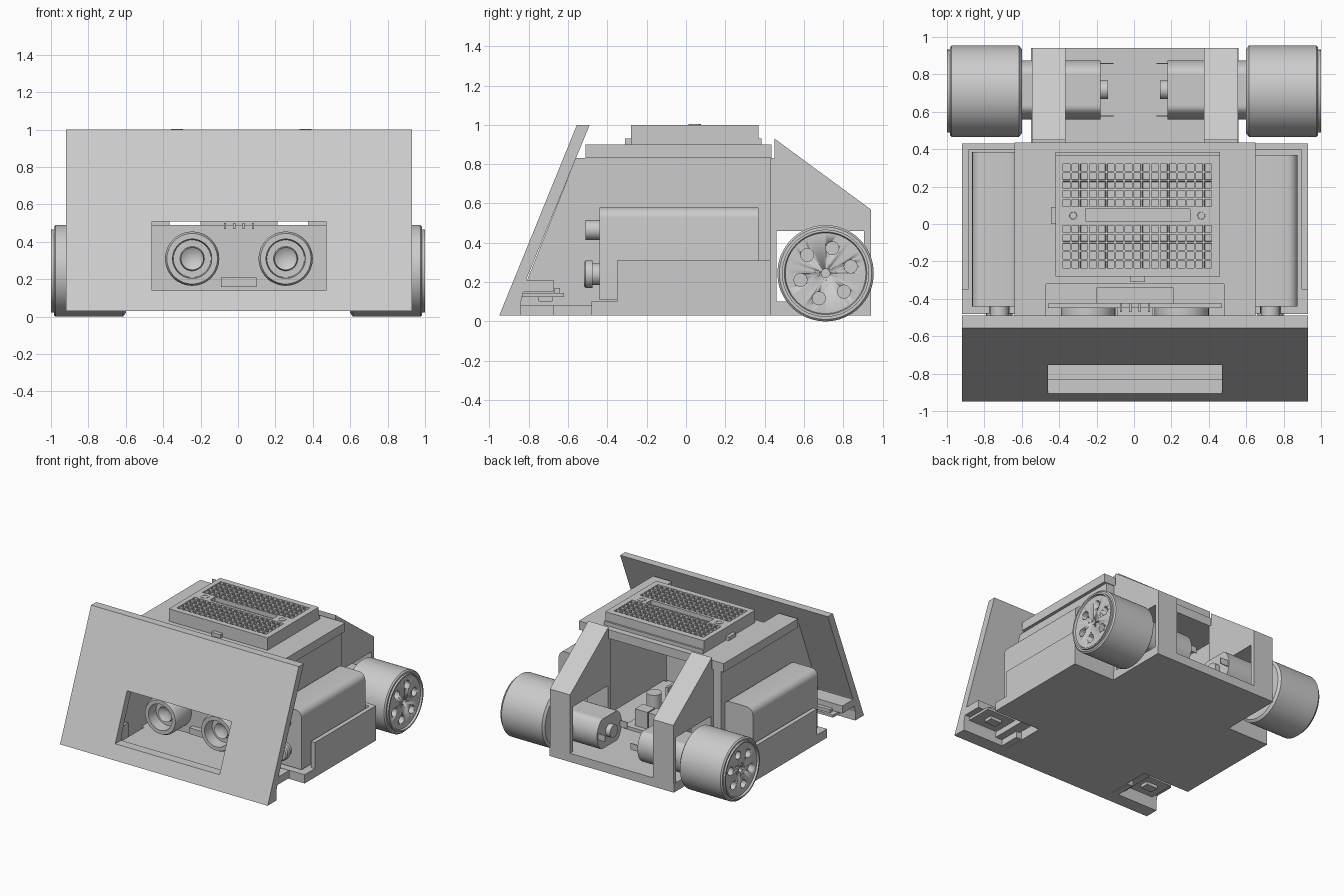
import bpy, bmesh, math
from mathutils import Matrix, Vector

old = bpy.data.objects.get("Cube")
if old:
    bpy.data.objects.remove(old, do_unlink=True)

grey = bpy.data.materials.new("plain_grey")
grey.use_nodes = True
grey.diffuse_color = (0.6, 0.6, 0.6, 1)
grey.node_tree.nodes["Principled BSDF"].inputs["Base Color"].default_value = (0.6, 0.6, 0.6, 1)


def finish(name, bm, smooth=False):
    bmesh.ops.recalc_face_normals(bm, faces=bm.faces)
    mesh = bpy.data.meshes.new(name)
    bm.to_mesh(mesh)
    bm.free()
    mesh.materials.append(grey)
    ob = bpy.data.objects.new(name, mesh)
    bpy.context.scene.collection.objects.link(ob)
    if smooth:
        bpy.ops.object.select_all(action='DESELECT')
        ob.select_set(True)
        bpy.context.view_layer.objects.active = ob
        bpy.ops.object.shade_smooth_by_angle(angle=math.radians(35))
    return ob


def add_box(bm, x, y, z):
    size = Matrix.Diagonal((x[1] - x[0], y[1] - y[0], z[1] - z[0], 1))
    mid = Vector((sum(x) / 2, sum(y) / 2, sum(z) / 2))
    return bmesh.ops.create_cube(bm, size=1, matrix=Matrix.Translation(mid) @ size)


def boxes(name, *parts):
    bm = bmesh.new()
    for part in parts:
        add_box(bm, *part)
    return finish(name, bm)


def side_profile(name, points, x0, x1):
    """Extrude a (y, z) outline along x."""
    bm = bmesh.new()
    face = bm.faces.new([bm.verts.new((x0, y, z)) for y, z in points])
    ext = bmesh.ops.extrude_face_region(bm, geom=[face])
    verts = [v for v in ext["geom"] if isinstance(v, bmesh.types.BMVert)]
    bmesh.ops.translate(bm, verts=verts, vec=(x1 - x0, 0, 0))
    return finish(name, bm)


def lathe(name, profile, origin, axis, steps=48):
    """Spin (distance, radius) points around an axis through origin."""
    bm = bmesh.new()
    verts = [bm.verts.new((r, 0, d)) for d, r in profile]
    edges = [bm.edges.new(p) for p in zip(verts, verts[1:])]
    bmesh.ops.spin(bm, geom=verts + edges, cent=(0, 0, 0), axis=(0, 0, 1),
                   angle=math.tau, steps=steps)
    bmesh.ops.remove_doubles(bm, verts=bm.verts, dist=0.0005)
    turn = Vector((0, 0, 1)).rotation_difference(Vector(axis)).to_matrix().to_4x4()
    bmesh.ops.transform(bm, matrix=Matrix.Translation(origin) @ turn, verts=bm.verts)
    return finish(name, bm, True)


def cylinder(name, r, length, origin, axis, steps=32):
    return lathe(name, [(0, 0), (0, r), (length, r), (length, 0)], origin, axis, steps)


def cut(ob, *cutters):
    for c in cutters:
        mod = ob.modifiers.new("cut", 'BOOLEAN')
        mod.operation = 'DIFFERENCE'
        mod.solver = 'EXACT'
        mod.object = c
        c.hide_render = True
        c.hide_set(True)
        c.display_type = 'WIRE'


# Sloping front plate with sensor window
plate = side_profile("front_plate", [(-.95, .03), (-.555, 1), (-.49, 1), (-.81, .22),
                                     (-.84, .10), (-.84, .03)], -.92, .93)
cut(plate, boxes("window_cutter", ((-.46, .47), (-1.2, -.5), (.14, .51))))

# Floor with open front corners
boxes("floor", ((-.92, .93), (-.48, .43), (.03, .10)),
      ((-.5, .51), (-.86, -.48), (.03, .10)),
      ((-.55, .56), (.43, .94), (.03, .10)))

# Roof ledge, open in front of the breadboard
boxes("roof_ledge", ((-.64, .65), (-.32, .435), (.83, .90)),
      ((-.64, -.47), (-.51, -.32), (.83, .90)),
      ((.48, .65), (-.51, -.32), (.83, .90)))

for s, side in ((1, "left"), (-1, "right")):
    def mx(a, b):
        a, b = s * a + .005, s * b + .005
        return (min(a, b), max(a, b))

    # Body side wall, reaching the front plate
    side_profile(side + "_wall", [(-.86, .08), (-.56, .83), (.43, .83), (.43, .08)], *mx(.53, .62))
    # Rear post with motor opening
    post = side_profile(side + "_rear_post", [(.425, .05), (.425, .83), (.45, .83), (.45, .93),
                                              (.94, .57), (.94, .05)], *mx(.37, .55))
    cut(post, boxes(side + "_post_cutter", (mx(.3, .6), (.46, .905), (.10, .46))))

    # Battery tray and rounded pack
    boxes(side + "_tray", (mx(.89, .925), (-.35, .43), (.1, .31)),
          (mx(.62, .89), (.395, .43), (.1, .31)))
    bm = bmesh.new()
    back = .37 if s > 0 else .385
    add_box(bm, mx(.61, .87), (-.44, back), (.11, .58))
    edges = [e for e in bm.edges if all(v.co.z > .5 for v in e.verts)
             and abs(e.verts[0].co.y - e.verts[1].co.y) > .1]
    bmesh.ops.bevel(bm, geom=edges, offset=.055, segments=6, profile=.5, affect='EDGES')
    finish(side + "_battery_pack", bm, True)
    px = s * .725 + .005
    cylinder(side + "_upper_button", .05, .07, (px, -.44, .465), (0, -1, 0))
    lathe(side + "_lower_knob", [(0, 0), (0, .055), (.04, .055), (.04, .07), (.075, .07),
                                 (.085, .06), (.085, 0)], (px, -.435, .24), (0, -1, 0))

    # Line sensor in the open corner
    boxes(side + "_sensor_mount", (mx(.51, .925), (-.86, -.675), (.15, .21)),
          (mx(.51, .56), (-.86, -.675), (.03, .15)))
    boxes(side + "_line_sensor", (mx(.62, .88), (-.86, -.62), (.125, .145)),
          (mx(.70, .80), (-.75, -.68), (.10, .125)),
          (mx(.66, .84), (-.67, -.64), (.145, .17)))

    # Wheel with six round holes
    hub = Vector((s * .6, .71, .245))
    wheel = lathe(side + "_wheel", [(0, 0), (0, .225), (.015, .245), (.375, .245), (.385, .235),
                                    (.385, .222), (.4, .222), (.4, .21), (.385, .205), (.385, 0)],
                  hub, (s, 0, 0), 64)
    spots = [(math.radians(75 + 60 * i), .132, .033) for i in range(6)] + [(0, 0, .022)]
    for i, (a, d, r) in enumerate(spots):
        start = hub + Vector((s * .3, d * math.cos(a), d * math.sin(a)))
        cut(wheel, cylinder(f"{side}_wheel_cutter_{i}", r, .2, start, (s, 0, 0), 20))

    # Motor with flat sides, end boss and terminals
    bm = bmesh.new()
    turn = Matrix.Translation((s * .39, .717, .255)) @ Matrix.Rotation(math.pi / 2, 4, 'Y')
    bmesh.ops.create_cone(bm, cap_ends=True, segments=48, radius1=.158, radius2=.158,
                          depth=.42, matrix=turn)
    for v in bm.verts:
        v.co.z = max(.135, min(.375, v.co.z))
    finish(side + "_motor", bm, True)
    cylinder(side + "_motor_boss", .05, .04, (s * .18, .717, .255), (-s, 0, 0))
    boxes(side + "_motor_terminals", (mx(.115, .19), (.575, .582), (.23, .28)),
          (mx(.115, .19), (.855, .862), (.23, .28)))

# Distance sensor: board, header and two hollow cans
boxes("distance_sensor_board", ((-.46, .47), (-.45, -.425), (.14, .49)),
      ((-.20, .21), (-.425, -.34), (.44, .51)),
      ((-.09, .10), (-.49, -.45), (.16, .21)))
boxes("header_pins", *[((x - .006, x + .006), (-.47, -.40), (.47, .50))
                       for x in (-.07, -.02, .03, .08)])
for x, side in ((.255, "left"), (-.245, "right")):
    lathe(side + "_sensor_can", [(0, .145), (.17, .145), (.19, .135), (.19, .105), (.10, .10),
                                 (.10, .065), (.13, .06), (.09, 0)], (x, -.45, .31), (0, -1, 0))

# Motor driver inside the body
boxes("driver_board", ((-.3, .3), (-.2, .36), (.10, .125)))
boxes("terminal_blocks", *[((x, x + .11), (.22, .32), (.125, .26)) for x in (-.24, -.12, .0, .12)])
boxes("heat_sink", ((-.12, .14), (-.08, .0), (.125, .36)),
      *[((x, x + .02), (.0, .06), (.125, .36)) for x in (-.12, -.06, .0, .06, .12)])
cylinder("capacitor", .055, .2, (.2, .12, .125), (0, 0, 1))

# Breadboard: body, raised border and sunken pin fields
X0, X1, F0, F1 = -.42, .46, -.385, .42
low, top = (.90, .965), (.965, 1)
boxes("breadboard", ((X0, X1), (-.28, .37), low),
      ((X0, F0), (-.28, .37), top), ((F1, X1), (-.28, .37), top),
      ((F0, F1), (.325, .37), top), ((F0, F1), (-.28, -.24), top),
      ((F0, -.26), (-.003, .09), top), ((.30, F1), (-.003, .09), top),
      ((-.26, .30), (-.003, .015), top), ((-.26, .30), (.08, .09), top),
      ((X0 - .025, X0), (.0, .09), (.90, .93)), ((-.02, .06), (-.31, -.28), (.90, .93)),
      ((X0, X1), (.37, .385), (.90, .93)))
for y, row in ((.2075, "rear"), (-.1215, "front")):
    bm = bmesh.new()
    place = Matrix.Translation(((F0 + F1) / 2, y, 1)) @ Matrix.Diagonal(((F1 - F0) / 2, .1185, 1, 1))
    bmesh.ops.create_grid(bm, x_segments=17, y_segments=5, size=1, matrix=place)
    cells = bm.faces[:]
    bmesh.ops.inset_individual(bm, faces=cells, thickness=.007)
    bmesh.ops.inset_individual(bm, faces=cells, thickness=.001, depth=-.03)
    finish(row + "_pin_field", bm)
for x, side in ((.36, "left"), (-.325, "right")):
    lathe(side + "_screw_ring", [(0, .032), (.005, .032), (.005, .02), (.001, .018), (.001, 0)],
          (x, .045, .998), (0, 0, 1), 24)
